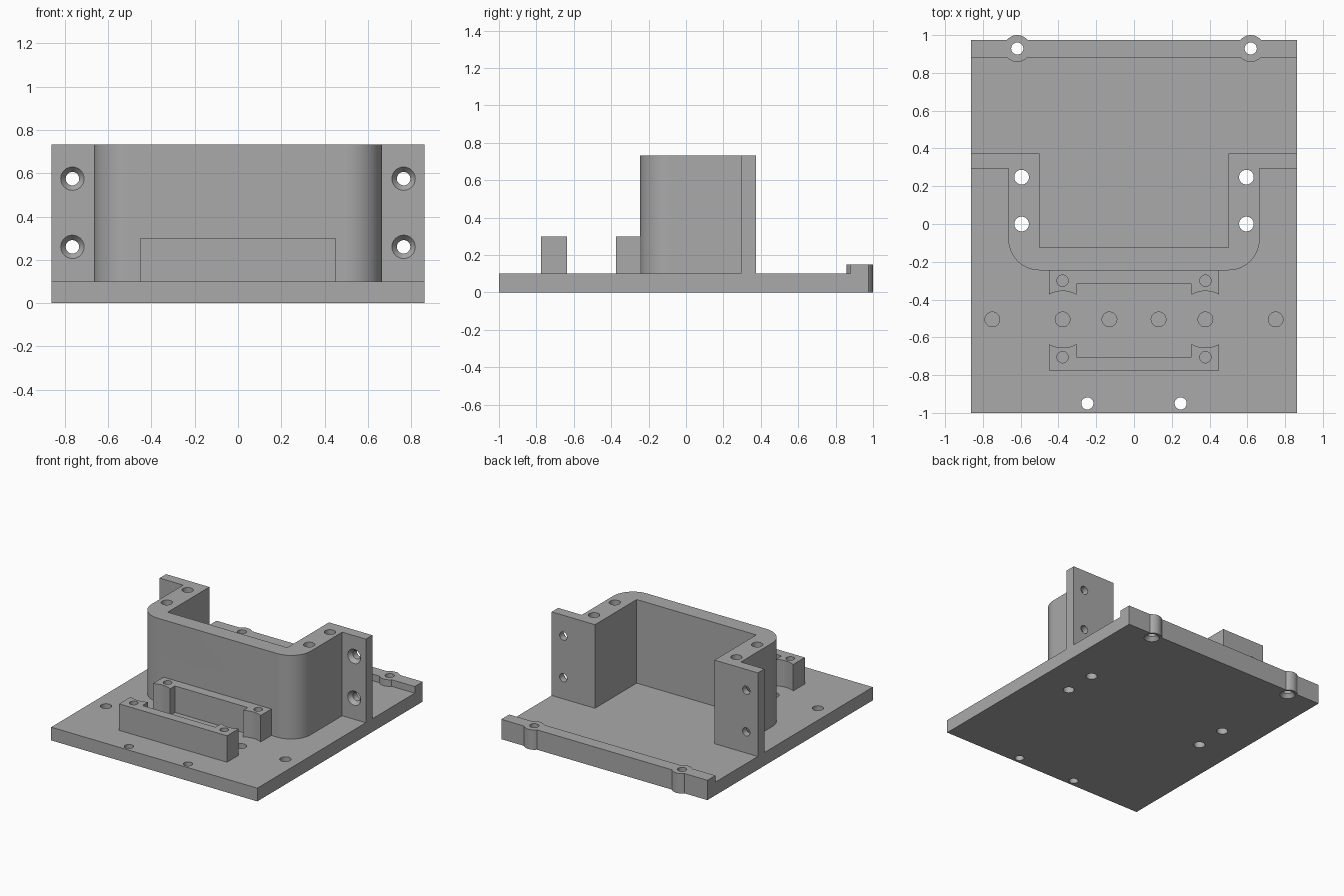
import bpy, bmesh
from math import radians, sin, cos
from mathutils import Matrix, Vector

cube = bpy.data.objects.get("Cube")
if cube:
    bpy.data.objects.remove(cube, do_unlink=True)

grey = bpy.data.materials.new("plain_grey")
grey.use_nodes = True
grey.diffuse_color = (0.4, 0.4, 0.4, 1)
grey.node_tree.nodes["Principled BSDF"].inputs["Base Color"].default_value = grey.diffuse_color


def finish(name, bm):
    bmesh.ops.recalc_face_normals(bm, faces=bm.faces)
    mesh = bpy.data.meshes.new(name)
    bm.to_mesh(mesh)
    bm.free()
    mesh.materials.append(grey)
    ob = bpy.data.objects.new(name, mesh)
    bpy.context.collection.objects.link(ob)
    return ob


def arc(cx, cy, r, start, end, steps=16):
    angles = [radians(start + (end - start) * i / steps) for i in range(steps + 1)]
    return [(cx + r * cos(a), cy + r * sin(a)) for a in angles]


def mirrored(half):
    return half + [(-x, y) for x, y in reversed(half)]


def prism(name, outline, z0, z1):
    bm = bmesh.new()
    face = bm.faces.new([bm.verts.new((x, y, z0)) for x, y in outline])
    new = bmesh.ops.extrude_face_region(bm, geom=[face])["geom"]
    bmesh.ops.translate(bm, vec=(0, 0, z1 - z0),
                        verts=[v for v in new if isinstance(v, bmesh.types.BMVert)])
    return finish(name, bm)


def slab(name, x, y0, y1, z0, z1):
    return prism(name, mirrored([(x, y0), (x, y1)]), z0, z1)


def rods(name, specs):
    """Each spec is start point, end point, start radius, end radius; mirrored in x."""
    bm = bmesh.new()
    for a, b, r0, r1 in specs:
        for side in (1, -1):
            p, q = [Vector((v[0] * side, v[1], v[2])) for v in (a, b)]
            turn = (q - p).to_track_quat('Z', 'Y').to_matrix().to_4x4()
            bmesh.ops.create_cone(bm, cap_ends=True, segments=40, radius1=r0, radius2=r1,
                                  depth=(q - p).length,
                                  matrix=Matrix.Translation((p + q) / 2) @ turn)
    return finish(name, bm)


def upright(x, y, z0, z1, r0, r1=None):
    return ((x, y, z0), (x, y, z1), r0, r1 or r0)


def combine(target, tool, operation):
    tool.hide_render = True
    mod = target.modifiers.new(tool.name, 'BOOLEAN')
    mod.operation, mod.solver, mod.object = operation, 'EXACT', tool
    bpy.context.view_layer.objects.active = target
    bpy.ops.object.modifier_apply(modifier=mod.name)
    bpy.data.objects.remove(tool, do_unlink=True)


def clamp_block(name, side, inner, outer):
    # Half of a bar with scalloped end posts, measured from the hole row
    row = -0.505
    half = [(0.305, inner)] + arc(0.378, 0, 0.15, 119, 61, 10) + [(0.451, outer)]
    return prism(name, mirrored([(x, row + side * v) for x, v in half]), 0.05, 0.3)


# Base plate, rear lip and its screw bosses
body = slab("mounting_bracket", 0.862, -1, 0.975, 0, 0.1)
lip = slab("rear_lip", 0.862, 0.88, 0.975, 0.05, 0.15)
bosses = rods("lip_bosses", [upright(0.618, 0.929, 0, 0.15, 0.071)])

# Tall U-shaped wall with side flanges
wall_half = arc(0.5, -0.08, 0.165, -90, 0, 20) + [
    (0.665, 0.295), (0.862, 0.295), (0.862, 0.373), (0.5, 0.373), (0.5, -0.125)]
wall = prism("u_wall", mirrored(wall_half), 0.05, 0.732)

# Pair of low clamp blocks in front of the wall
rear_block = clamp_block("rear_clamp_block", 1, 0.187, 0.29)
front_block = clamp_block("front_clamp_block", -1, 0.2, 0.27)

for part in (lip, bosses, wall, rear_block, front_block):
    combine(body, part, 'UNION')

# Through holes and blind holes
holes = [upright(0.618, 0.929, -0.1, 0.3, 0.032), upright(0.247, -0.95, -0.1, 0.2, 0.032)]
holes += [upright(0.595, y, -0.1, 0.9, 0.039) for y in (0, 0.248)]
holes += [upright(x, -0.505, 0.03, 0.2, 0.039) for x in (0.13, 0.378, 0.75)]
holes += [upright(0.378, y, 0.12, 0.4, 0.03) for y in (-0.3, -0.705)]
holes += [((0.765, 0.2, z), (0.765, 0.5, z), 0.031, 0.031) for z in (0.26, 0.575)]
combine(body, rods("hole_cutters", holes), 'DIFFERENCE')

# Countersinks on the flange fronts and under the bosses
sinks = [((0.765, 0.285, z), (0.765, 0.325, z), 0.062, 0.03) for z in (0.26, 0.575)]
sinks.append(upright(0.618, 0.929, -0.01, 0.03, 0.062, 0.031))
combine(body, rods("countersink_cutters", sinks), 'DIFFERENCE')

bpy.ops.object.select_all(action='DESELECT')
body.select_set(True)
bpy.context.view_layer.objects.active = body
bpy.ops.object.shade_smooth_by_angle(angle=radians(30))
